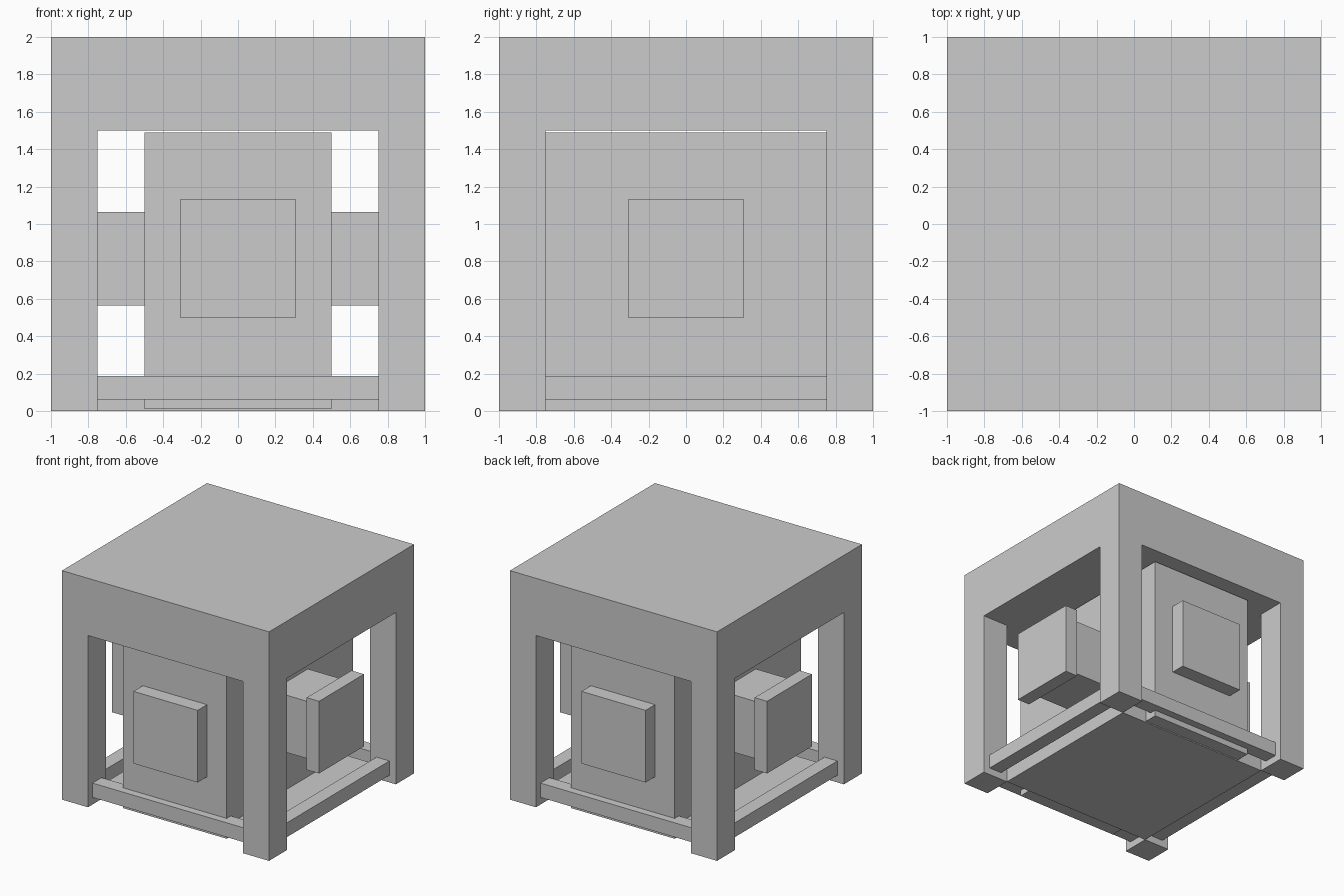
import bpy
from math import pi
from mathutils import Matrix

if "Cube" in bpy.data.objects:
    bpy.data.objects.remove(bpy.data.objects["Cube"])


def box(name, x, y, z, turn=0.0):
    """Box from (min, max) ranges, optionally turned about the z axis."""
    bpy.ops.mesh.primitive_cube_add(size=1)
    ob = bpy.context.object
    ob.name = name
    size = [r[1] - r[0] for r in (x, y, z)]
    mid = [(r[0] + r[1]) / 2 for r in (x, y, z)]
    ob.data.transform(Matrix.Rotation(turn, 4, 'Z')
                      @ Matrix.Translation(mid)
                      @ Matrix.Diagonal((*size, 1)))
    return ob


# Frame: thick top slab with four corner legs, carved by two crossing openings
frame = box("frame", (-1, 1), (-1, 1), (0, 2))
for i in range(2):
    cutter = box("opening_cutter", (-0.75, 0.75), (-1.5, 1.5), (-0.5, 1.5), i * pi / 2)
    cutter.hide_render = True
    mod = frame.modifiers.new("opening", 'BOOLEAN')
    mod.operation = 'DIFFERENCE'
    mod.solver = 'EXACT'
    mod.object = cutter
    bpy.context.view_layer.objects.active = frame
    bpy.ops.object.modifier_apply(modifier=mod.name)
    bpy.data.objects.remove(cutter)

# Base plate between the legs and the core block standing in it
box("base_plate", (-0.75, 0.75), (-0.75, 0.75), (0, 0.125))
box("core", (-0.5, 0.5), (-0.87, 0.87), (0.01, 1.49))

# Rails and square pads, one per side
for i, side in enumerate(("front", "right", "back", "left")):
    turn = i * pi / 2
    box(side + "_rail", (-0.75, 0.75), (-0.9375, -0.8125), (0.0625, 0.1875), turn)
    box(side + "_pad", (-0.31, 0.31), (-1, -0.87 if i % 2 == 0 else -0.88), (0.5, 1.13), turn)
    # Stems carry the left and right pads out from the core
    if i % 2:
        box(side + "_stem", (-0.25, 0.25), (-0.885, -0.5), (0.565, 1.065), turn)
